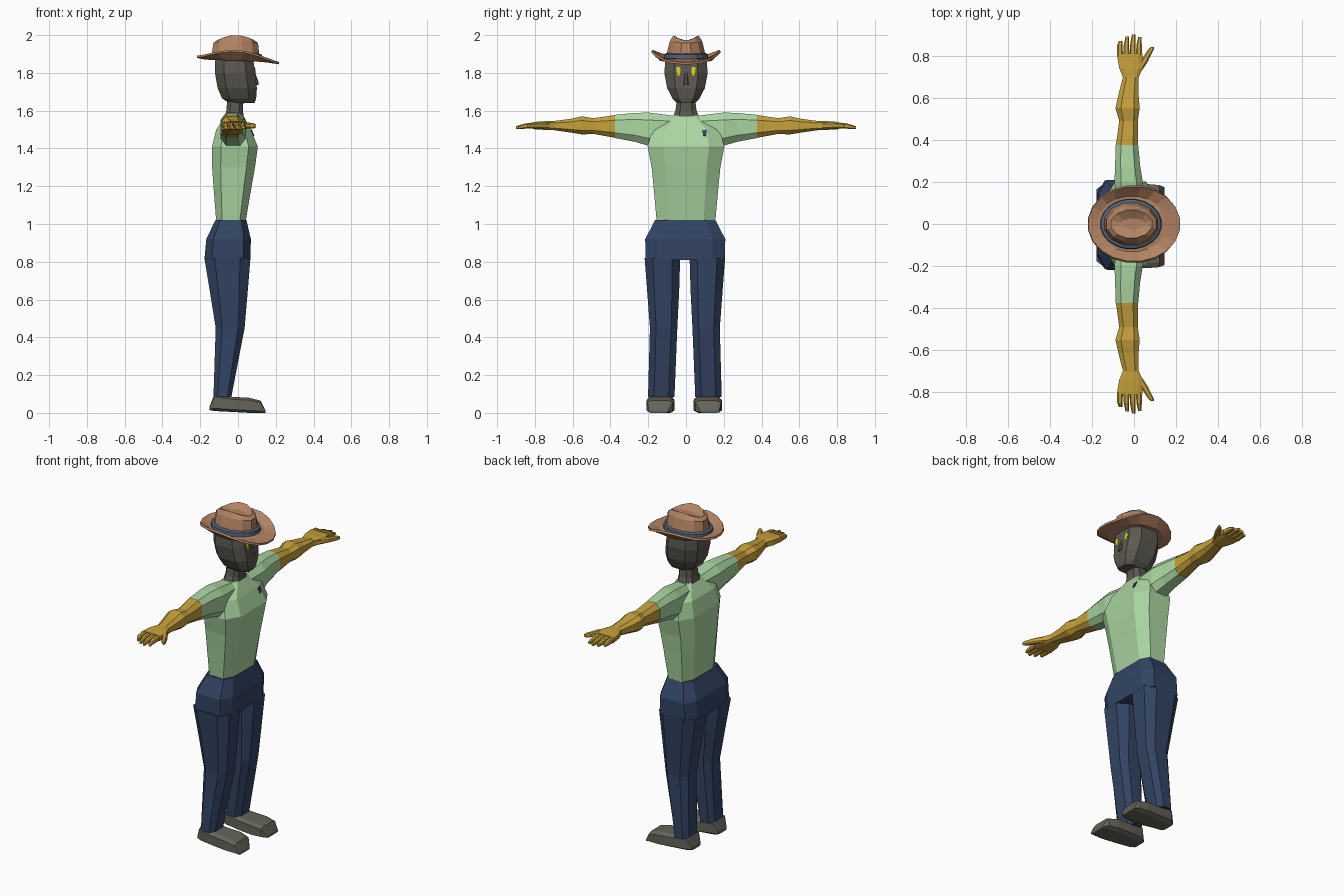
import bpy, bmesh, math
from mathutils import Vector


def material(name, rgb):
    m = bpy.data.materials.new(name)
    m.diffuse_color = (*rgb, 1)
    return m


SKIN = material("dark grey skin", (0.105, 0.098, 0.08))
SHIRT = material("pale green cloth", (0.41, 0.67, 0.36))
GLOVE = material("mustard", (0.56, 0.35, 0.045))
DENIM = material("navy denim", (0.032, 0.058, 0.125))
SHOE = material("grey leather", (0.13, 0.125, 0.10))
FELT = material("tan felt", (0.45, 0.23, 0.125))
BAND = material("slate band", (0.085, 0.115, 0.17))
EYE = material("yellow eye", (0.70, 0.68, 0.01))


def skin_rings(name, rings, mat, mirror=False, capped=True, shift=0.0):
    """Bridge equal-length rings of points into a flat-shaded mesh."""
    bm = bmesh.new()
    loops = [[bm.verts.new(p) for p in r] for r in rings]
    n = len(loops[0])
    for a, b in zip(loops, loops[1:]):
        for i in range(n):
            j = (i + 1) % n
            bm.faces.new((a[i], a[j], b[j], b[i]))
    if capped:
        bm.faces.new(loops[0])
        bm.faces.new(loops[-1])
    bmesh.ops.recalc_face_normals(bm, faces=bm.faces)
    me = bpy.data.meshes.new(name)
    bm.to_mesh(me)
    bm.free()
    me.materials.append(mat)
    ob = bpy.data.objects.new(name, me)
    ob.location.y = shift
    bpy.context.collection.objects.link(ob)
    if mirror:
        mod = ob.modifiers.new("mirror", "MIRROR")
        mod.use_axis = (False, True, False)
        mod.use_mirror_merge = False
    return ob


def loft(name, axis, sections, mat, k=0.55, **kw):
    """Sections are (position, u0, u1, v0, v1) chamfered boxes along an axis."""
    rings = []
    for t, u0, u1, v0, v1 in sections:
        cu, cv, a, b = (u0 + u1) / 2, (v0 + v1) / 2, (u1 - u0) / 2, (v1 - v0) / 2
        ring = []
        for u, v in ((1, -k), (1, k), (k, 1), (-k, 1), (-1, k), (-1, -k), (-k, -1), (k, -1)):
            p, q = cu + a * u, cv + b * v
            ring.append({"z": (p, q, t), "y": (p, t, q), "x": (t, p, q)}[axis])
        rings.append(ring)
    return skin_rings(name, rings, mat, **kw)


def oval(n, cx, rx, ry, height):
    """Oval ring whose height is a function of (cos, sin)."""
    pts = []
    for i in range(n):
        a = 2 * math.pi * (i + 0.5) / n
        c, s = math.cos(a), math.sin(a)
        pts.append((cx + rx * c, ry * s, height(c, s)))
    return pts


# shoes and trousers
loft("shoe", "x", [
    (-0.15, 0.085, 0.165, 0.015, 0.035), (-0.125, 0.065, 0.185, 0.01, 0.10),
    (-0.03, 0.053, 0.195, 0.005, 0.085), (0.06, 0.05, 0.20, 0.0, 0.08),
    (0.12, 0.06, 0.195, 0.0, 0.065), (0.145, 0.085, 0.185, 0.0, 0.015)],
    SHOE, k=0.68, mirror=True, shift=-0.01)
loft("trouser_leg", "z", [
    (0.085, -0.13, -0.035, 0.055, 0.195), (0.45, -0.118, 0.035, 0.04, 0.185),
    (0.65, -0.15, 0.052, 0.03, 0.20), (0.82, -0.178, 0.066, 0.025, 0.213)],
    DENIM, mirror=True, shift=-0.006)
loft("trouser_hips", "z", [
    (0.81, -0.178, 0.066, -0.21, 0.21), (0.92, -0.168, 0.068, -0.212, 0.212),
    (1.02, -0.12, 0.045, -0.16, 0.16)], DENIM, k=0.68, shift=-0.004)

# shirt
loft("shirt_body", "z", [
    (1.01, -0.115, 0.04, -0.155, 0.155), (1.20, -0.13, 0.072, -0.172, 0.172),
    (1.30, -0.137, 0.09, -0.182, 0.182), (1.41, -0.138, 0.105, -0.203, 0.203),
    (1.50, -0.115, 0.068, -0.18, 0.18), (1.575, -0.065, 0.028, -0.07, 0.07)],
    SHIRT, k=0.6)
loft("sleeve", "y", [
    (0.04, -0.075, 0.035, 1.45, 1.57), (0.20, -0.093, 0.042, 1.415, 1.59),
    (0.27, -0.09, 0.03, 1.435, 1.588), (0.375, -0.087, 0.02, 1.455, 1.578)],
    SHIRT, mirror=True)

# arms and hands
loft("forearm", "y", [
    (0.375, -0.086, 0.019, 1.456, 1.577), (0.49, -0.07, 0.018, 1.477, 1.56),
    (0.55, -0.088, 0.027, 1.474, 1.57), (0.61, -0.075, 0.022, 1.484, 1.557),
    (0.70, -0.052, 0.022, 1.497, 1.545)], GLOVE, mirror=True)
loft("palm", "y", [
    (0.695, -0.052, 0.022, 1.498, 1.545), (0.74, -0.07, 0.04, 1.498, 1.545),
    (0.81, -0.082, 0.04, 1.502, 1.54)], GLOVE, k=0.65, mirror=True)
for name, x, tip in (("little", -0.067, 0.87), ("ring", -0.036, 0.89),
                     ("middle", -0.006, 0.90), ("index", 0.024, 0.888)):
    end = x * 1.0 + 0.004
    loft(name + "_finger", "y", [
        (0.80, x - 0.014, x + 0.014, 1.505, 1.538),
        (0.85, x - 0.013, x + 0.013, 1.505, 1.533),
        (tip, end - 0.008, end + 0.008, 1.502, 1.518)], GLOVE, mirror=True)
loft("thumb", "y", [
    (0.72, -0.01, 0.032, 1.502, 1.538), (0.77, 0.028, 0.065, 1.505, 1.537),
    (0.83, 0.068, 0.094, 1.507, 1.532), (0.842, 0.082, 0.096, 1.51, 1.528)],
    GLOVE, mirror=True)

# neck and head
loft("neck", "z", [
    (1.56, -0.072, 0.032, -0.072, 0.072), (1.60, -0.062, 0.026, -0.056, 0.056),
    (1.68, -0.055, 0.03, -0.045, 0.045)], SKIN)
loft("head", "z", [
    (1.64, -0.045, 0.088, -0.048, 0.048), (1.665, -0.085, 0.096, -0.072, 0.072),
    (1.72, -0.108, 0.10, -0.1, 0.1), (1.80, -0.122, 0.09, -0.115, 0.115),
    (1.88, -0.12, 0.08, -0.108, 0.108)], SKIN)
loft("nose", "z", [
    (1.735, 0.08, 0.108, -0.014, 0.014), (1.755, 0.08, 0.108, -0.012, 0.012),
    (1.80, 0.08, 0.091, -0.007, 0.007)], SKIN)
loft("eye", "z", [
    (1.787, 0.086, 0.095, 0.033, 0.044), (1.812, 0.084, 0.0925, 0.028, 0.051),
    (1.832, 0.081, 0.0895, 0.032, 0.050)], EYE, mirror=True)


# hat brim with rolled sides
def brim_height(c, s):
    return 1.868 - 0.017 * c + 0.044 * abs(s) ** 3 + 0.004 * s * s


brim = skin_rings("hat_brim", [
    oval(20, -0.01, 0.10, 0.085, lambda c, s: 1.872),
    oval(20, -0.01, 0.165, 0.135, lambda c, s: 1.870 - 0.007 * c),
    oval(20, 0.0, 0.22, 0.182, brim_height)], FELT, capped=False)
solid = brim.modifiers.new("thickness", "SOLIDIFY")
solid.thickness = 0.012
solid.offset = 0

# pinched crown: raised side ridges around a sunken middle
skin_rings("hat_crown", [
    oval(12, -0.015, 0.135, 0.11, lambda c, s: 1.868),
    oval(12, -0.013, 0.128, 0.102, lambda c, s: 1.915),
    oval(12, -0.012, 0.122, 0.088, lambda c, s: 1.958 + 0.012 * s * s),
    oval(12, -0.012, 0.10, 0.068, lambda c, s: 1.972 + 0.028 * s * s),
    oval(12, -0.005, 0.06, 0.026, lambda c, s: 1.972)], FELT)
skin_rings("hat_band", [
    oval(20, -0.015, 0.132, 0.107, lambda c, s: 1.872),
    oval(20, -0.015, 0.147, 0.120, lambda c, s: 1.874 + 0.004 * s * s),
    oval(20, -0.015, 0.144, 0.117, lambda c, s: 1.896 + 0.004 * s * s),
    oval(20, -0.014, 0.126, 0.101, lambda c, s: 1.902 + 0.004 * s * s)],
    BAND, capped=False)

# small chest badge lying on the sloping upper chest
normal = Vector((0.092, 0, 0.037)).normalized()
up = Vector((-0.037, 0, 0.092)).normalized()
mid = Vector((0.0755, 0.098, 1.482))
badge = []
for d in (-0.003, 0.005):
    badge.append([mid + normal * d + up * v + Vector((0, u, 0))
                  for u, v in ((-0.012, 0.012), (-0.007, -0.018), (0.008, -0.016), (0.011, 0.018))])
skin_rings("chest_badge", badge, DENIM)
